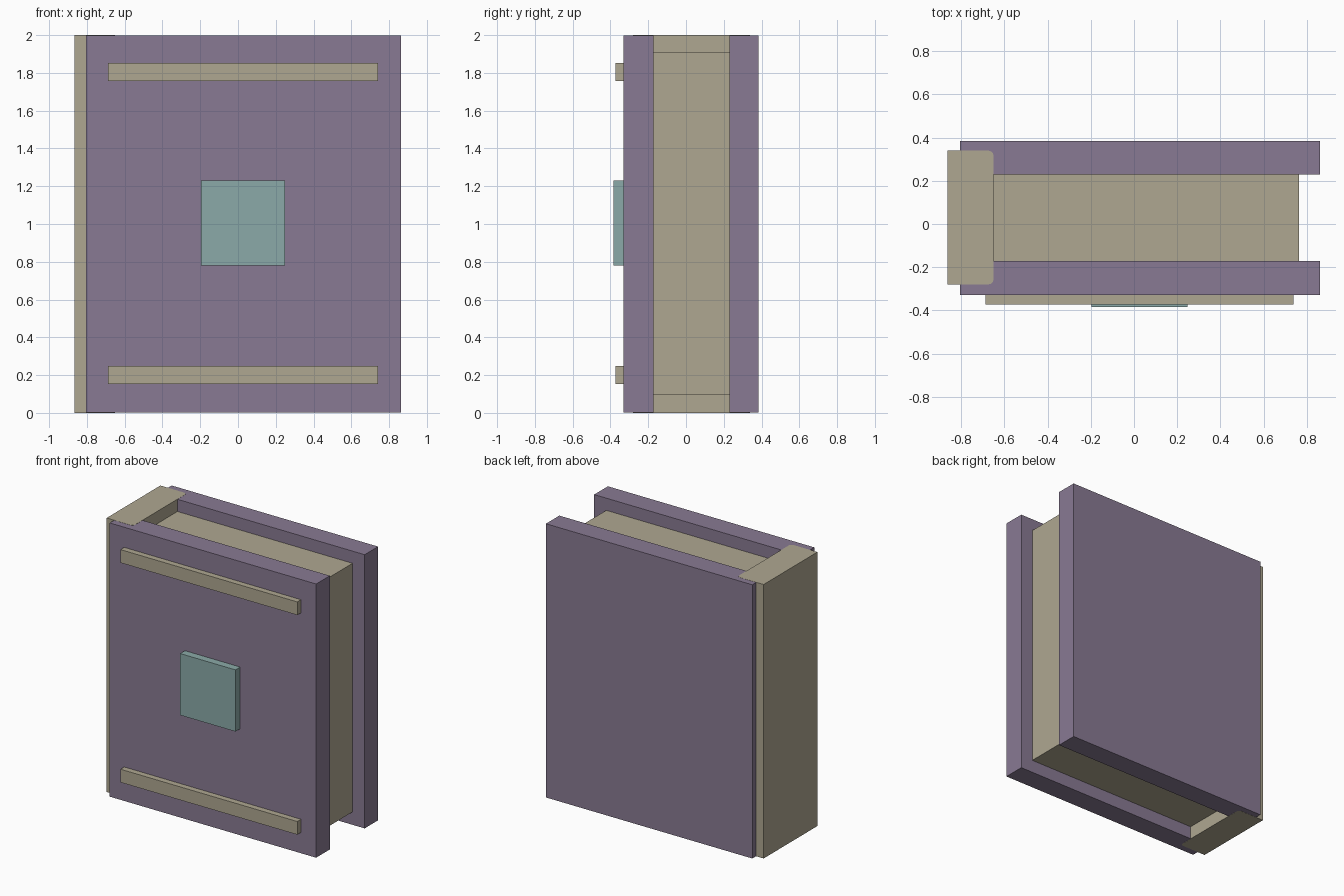
import bpy
import bmesh

cube = bpy.data.objects.get("Cube")
if cube:
    bpy.data.objects.remove(cube, do_unlink=True)


def material(name, rgb):
    mat = bpy.data.materials.new(name)
    mat.use_nodes = True
    colour = (*rgb, 1)
    mat.diffuse_color = colour
    mat.node_tree.nodes["Principled BSDF"].inputs["Base Color"].default_value = colour
    return mat


purple = material("muted_purple", (0.25, 0.195, 0.292))
tan = material("parchment_tan", (0.43, 0.39, 0.285))
teal = material("pale_teal", (0.258, 0.402, 0.392))


def box(name, x, y, z, mat, rounded_edges=None):
    """Box from (min, max) ranges, optionally rounding edges chosen by a rule."""
    bm = bmesh.new()
    bmesh.ops.create_cube(bm, size=1)
    for v in bm.verts:
        v.co = [r[0] if c < 0 else r[1] for c, r in zip(v.co, (x, y, z))]
    if rounded_edges:
        edges = [e for e in bm.edges if rounded_edges(e)]
        bmesh.ops.bevel(bm, geom=edges, offset=0.025, segments=3,
                        profile=0.5, affect='EDGES')
    mesh = bpy.data.meshes.new(name)
    bm.to_mesh(mesh)
    bm.free()
    mesh.materials.append(mat)
    obj = bpy.data.objects.new(name, mesh)
    bpy.context.collection.objects.link(obj)
    return obj


# Covers, a hair shorter than the spine that overlaps them
cover_x, cover_z = (-0.805, 0.862), (0.001, 1.999)
box("front_cover", cover_x, (-0.33, -0.172), cover_z, purple)
box("back_cover", cover_x, (0.23, 0.385), cover_z, purple)

# Page block
box("pages", (-0.66, 0.764), (-0.172, 0.23), (0.095, 1.91), tan)


# Spine with softened inner vertical edges
def inner_vertical(edge):
    a, b = (v.co for v in edge.verts)
    return a.x > -0.7 and b.x > -0.7 and abs(a.z - b.z) > 1


box("spine", (-0.865, -0.65), (-0.28, 0.34), (0, 2), tan, inner_vertical)

# Raised decoration on the front cover
for label, z in (("lower", (0.153, 0.249)), ("upper", (1.756, 1.852))):
    box(f"{label}_cover_band", (-0.688, 0.74), (-0.373, -0.33), z, tan)
box("cover_plaque", (-0.197, 0.249), (-0.385, -0.33), (0.779, 1.229), teal)
